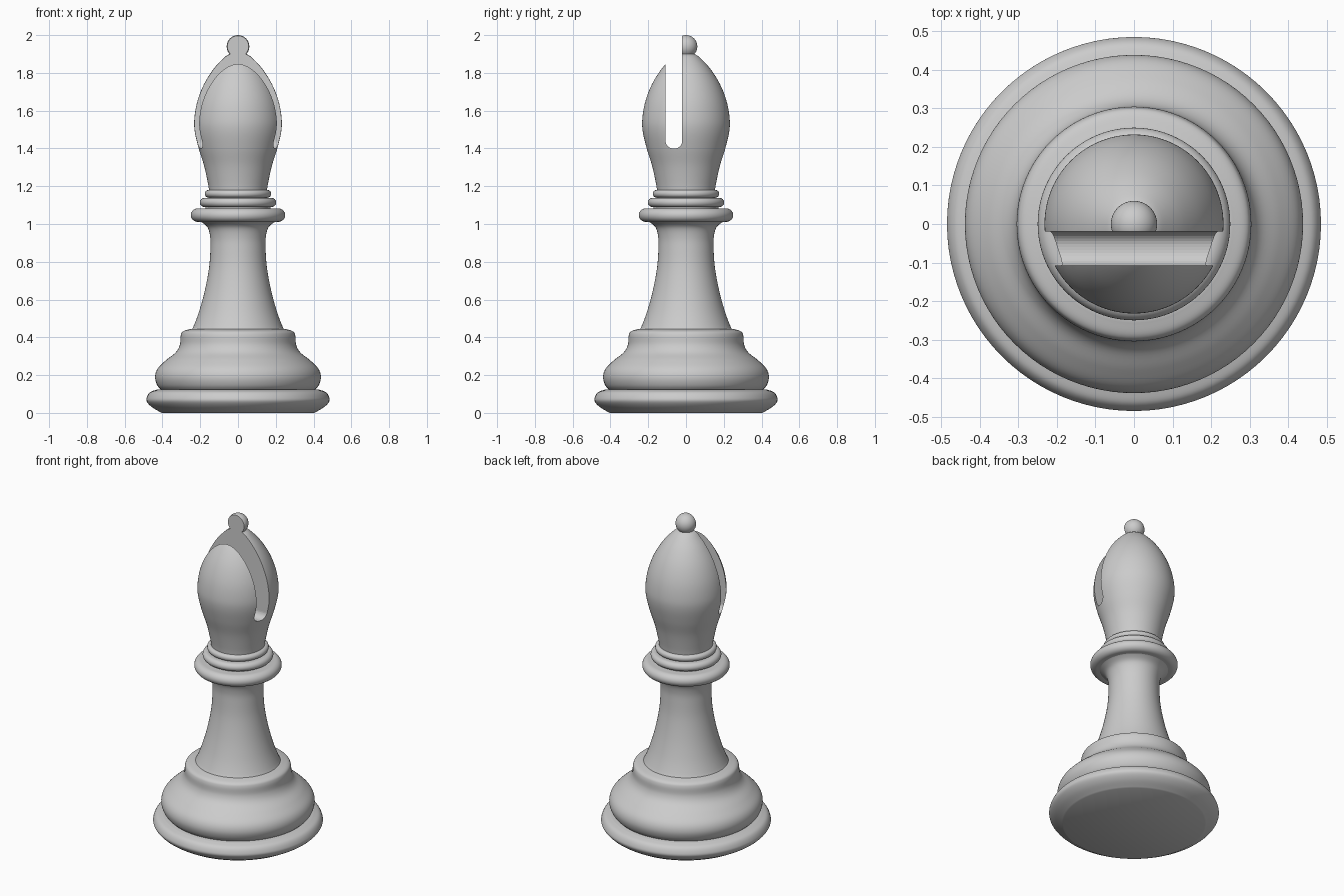
import bpy, bmesh, math
from mathutils import Vector, Matrix

if "Cube" in bpy.data.objects:
    bpy.data.objects.remove(bpy.data.objects["Cube"])

grey = bpy.data.materials.new("plain grey")
grey.use_nodes = True
grey.diffuse_color = (0.6, 0.6, 0.6, 1)
grey.node_tree.nodes["Principled BSDF"].inputs["Base Color"].default_value = (0.6, 0.6, 0.6, 1)


def smooth_path(points, steps=6):
    """Catmull-Rom curve through (radius, height) points."""
    pts = [Vector(p) for p in points]
    pts = [2 * pts[0] - pts[1]] + pts + [2 * pts[-1] - pts[-2]]
    out = []
    for a, b, c, d in zip(pts, pts[1:], pts[2:], pts[3:]):
        for i in range(steps):
            t = i / steps
            out.append(0.5 * (2 * b + (c - a) * t + (2 * a - 5 * b + 4 * c - d) * t * t
                              + (3 * b - a - 3 * c + d) * t ** 3))
    return out + [pts[-2]]


def arc(radius, height, size, start, end, squash=1.0, steps=16):
    """Elliptical arc in the profile plane, angles in degrees."""
    angles = [math.radians(start + (end - start) * i / steps) for i in range(steps + 1)]
    return [Vector((radius + size * math.cos(a), height + size * squash * math.sin(a))) for a in angles]


def finish(obj):
    bpy.ops.object.select_all(action='DESELECT')
    obj.select_set(True)
    bpy.context.view_layer.objects.active = obj
    bpy.ops.object.shade_smooth_by_angle(angle=math.radians(32))


def lathe(name, path, segments=96):
    """Turned solid, closed on the axis at both ends."""
    path = [Vector((0, path[0].y))] + path + [Vector((0, path[-1].y))]
    bm = bmesh.new()
    verts = [bm.verts.new((p.x, 0, p.y)) for p in path]
    edges = [bm.edges.new(pair) for pair in zip(verts, verts[1:])]
    bmesh.ops.spin(bm, geom=verts + edges, cent=(0, 0, 0), axis=(0, 0, 1),
                   angle=math.tau, steps=segments)
    bmesh.ops.remove_doubles(bm, verts=bm.verts, dist=0.0002)
    bmesh.ops.recalc_face_normals(bm, faces=bm.faces)
    mesh = bpy.data.meshes.new(name)
    bm.to_mesh(mesh)
    bm.free()
    mesh.materials.append(grey)
    obj = bpy.data.objects.new(name, mesh)
    bpy.context.collection.objects.link(obj)
    finish(obj)
    return obj


# Foot, flared from a flat underside
lathe("foot", smooth_path([(0.405, 0), (0.455, 0.03), (0.483, 0.06), (0.482, 0.085),
                           (0.465, 0.11), (0.43, 0.123)]))

# Bulging plinth that steps up to a shoulder
lathe("plinth", smooth_path([(0.40, 0.115), (0.427, 0.145), (0.439, 0.19), (0.425, 0.235),
                             (0.38, 0.28), (0.33, 0.32), (0.308, 0.36), (0.303, 0.41),
                             (0.29, 0.432), (0.25, 0.445)]))

# Slender stem, flaring into the collar
lathe("stem", smooth_path([(0.252, 0.43), (0.235, 0.46), (0.205, 0.54), (0.175, 0.65),
                           (0.153, 0.77), (0.146, 0.87), (0.147, 0.93), (0.16, 0.98),
                           (0.19, 1.008), (0.21, 1.015)]))

# Collar and the two thin rings above it
lathe("collar", arc(0.212, 1.047, 0.038, -90, 90, 0.95))
lathe("middle_ring", arc(0.176, 1.114, 0.026, -90, 90, 0.95))
lathe("upper_ring", arc(0.156, 1.160, 0.020, -90, 90))
lathe("ring_core", [Vector((0.172, 1.06)), Vector((0.172, 1.13)),
                    Vector((0.154, 1.14)), Vector((0.154, 1.19))])

# Head with its ball finial
head_path = smooth_path([(0.152, 1.17), (0.160, 1.22), (0.180, 1.31), (0.208, 1.40),
                         (0.229, 1.49), (0.231, 1.56), (0.215, 1.65), (0.180, 1.74),
                         (0.130, 1.82), (0.075, 1.88), (0.045, 1.90)])
head = lathe("head", head_path + arc(0, 1.94, 0.06, -41, 89.9)[1:])

# Slot cutter with a rounded floor
bm = bmesh.new()
bmesh.ops.create_cube(bm, size=1, matrix=Matrix.Translation((0, -0.064, 1.8))
                      @ Matrix.Diagonal((1, 0.088, 0.8, 1)))
floor_edges = [e for e in bm.edges if all(v.co.z < 1.5 for v in e.verts)
               and abs(e.verts[0].co.x - e.verts[1].co.x) > 0.5]
bmesh.ops.bevel(bm, geom=floor_edges, offset=0.04, segments=8, profile=0.5, affect='EDGES')
mesh = bpy.data.meshes.new("slot_cutter")
bm.to_mesh(mesh)
bm.free()
mesh.materials.append(grey)
cutter = bpy.data.objects.new("slot_cutter", mesh)
bpy.context.collection.objects.link(cutter)

cut = head.modifiers.new("slot", 'BOOLEAN')
cut.operation = 'DIFFERENCE'
cut.solver = 'EXACT'
cut.object = cutter
bpy.context.view_layer.objects.active = head
bpy.ops.object.modifier_apply(modifier=cut.name)
bpy.data.objects.remove(cutter)
finish(head)
